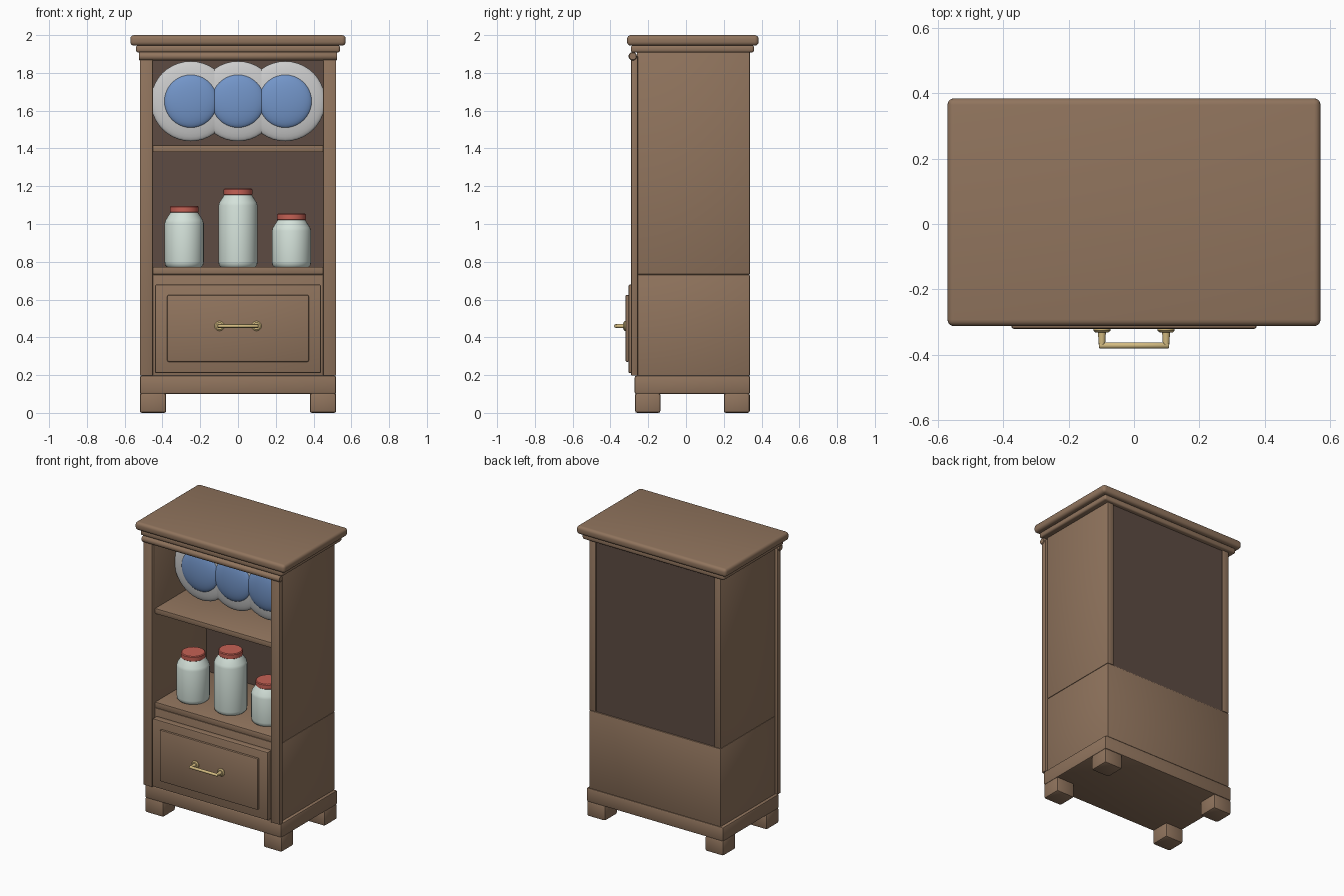
import bpy, bmesh, math
from mathutils import Matrix

if "Cube" in bpy.data.objects:
    bpy.data.objects.remove(bpy.data.objects["Cube"])


def mat(name, rgb):
    m = bpy.data.materials.new(name)
    m.diffuse_color = (*rgb, 1)
    m.use_nodes = True
    m.node_tree.nodes["Principled BSDF"].inputs["Base Color"].default_value = m.diffuse_color
    return m


WOOD = mat("wood", (0.28, 0.175, 0.11))
DARK = mat("dark_wood", (0.11, 0.07, 0.055))
BLUE = mat("blue_glaze", (0.17, 0.30, 0.58))
CHINA = mat("china", (0.60, 0.60, 0.58))
GLASS = mat("jar_glass", (0.66, 0.76, 0.70))
RED = mat("red_lid", (0.56, 0.12, 0.09))
BRASS = mat("brass", (0.66, 0.50, 0.22))


def finish(name, bm, material, smooth=40):
    me = bpy.data.meshes.new(name)
    bmesh.ops.recalc_face_normals(bm, faces=bm.faces)
    bm.to_mesh(me)
    bm.free()
    ob = bpy.data.objects.new(name, me)
    bpy.context.collection.objects.link(ob)
    me.materials.append(material)
    bpy.ops.object.select_all(action='DESELECT')
    ob.select_set(True)
    bpy.context.view_layer.objects.active = ob
    bpy.ops.object.shade_smooth_by_angle(angle=math.radians(smooth))
    return ob


def box(name, x, y, z, material=WOOD, bevel=0.005, segments=2):
    """Bevelled box given as (min, max) on each axis."""
    bm = bmesh.new()
    size = [b - a for a, b in (x, y, z)]
    mid = [(a + b) / 2 for a, b in (x, y, z)]
    bmesh.ops.create_cube(bm, size=1, matrix=Matrix.Translation(mid) @ Matrix.Diagonal((*size, 1)))
    if bevel:
        bmesh.ops.bevel(bm, geom=bm.edges[:], offset=bevel, segments=segments,
                        profile=0.5, affect='EDGES')
    return finish(name, bm, material)


def lathe(name, profile, location, material, axis=None, steps=32):
    """Spin (radius, height) points round the z axis, optionally turned to another axis."""
    bm = bmesh.new()
    pts = [(0, profile[0][1])] + list(profile) + [(0, profile[-1][1])]
    vs = [bm.verts.new((r, 0, h)) for r, h in pts]
    edges = [bm.edges.new(p) for p in zip(vs, vs[1:])]
    bmesh.ops.spin(bm, geom=vs + edges, cent=(0, 0, 0), axis=(0, 0, 1),
                   angle=math.tau, steps=steps)
    bmesh.ops.remove_doubles(bm, verts=bm.verts[:], dist=1e-5)
    turn = Matrix.Rotation(math.pi / 2, 4, axis) if axis else Matrix()
    bm.transform(Matrix.Translation(location) @ turn)
    return finish(name, bm, material)


def dome(name, radius, depth, location, material):
    """Flattened sphere facing the front."""
    bm = bmesh.new()
    bmesh.ops.create_uvsphere(bm, u_segments=40, v_segments=20, radius=1)
    bm.transform(Matrix.Translation(location) @ Matrix.Diagonal((radius, depth, radius, 1))
                 @ Matrix.Rotation(math.pi / 2, 4, 'X'))
    return finish(name, bm, material, 60)


# Feet and plinth
for sx, side in ((-1, "left"), (1, "right")):
    for y, end in (((-0.27, -0.135), "front"), ((0.20, 0.338), "back")):
        box(f"{end}_{side}_foot", sorted((sx * 0.38, sx * 0.52)), y, (0, 0.105), bevel=0.012)
box("plinth", (-0.52, 0.52), (-0.272, 0.34), (0.10, 0.197), bevel=0.01)

# Lower case
box("lower_case", (-0.50, 0.50), (-0.26, 0.338), (0.195, 0.733), bevel=0.006)

# Upper case sides and front stiles
for sx, side in ((-1, "left"), (1, "right")):
    box(f"{side}_side_panel", sorted((sx * 0.45, sx * 0.50)), (-0.26, 0.338), (0.733, 1.912), bevel=0.004)
    box(f"{side}_front_stile", sorted((sx * 0.45, sx * 0.52)), (-0.29, -0.255), (0.197, 1.89), bevel=0.005)
box("back_panel", (-0.452, 0.452), (0.30, 0.33), (0.73, 1.912), DARK, 0)

# Shelves
box("counter_shelf", (-0.45, 0.45), (-0.26, 0.302), (0.733, 0.773), bevel=0.004)
box("plate_shelf", (-0.45, 0.45), (-0.26, 0.302), (1.38, 1.417), bevel=0.004)

# Cornice
lathe("cornice_bead", [(0.018, -0.525), (0.022, -0.52), (0.022, 0.52), (0.018, 0.525)],
      (0, -0.282, 1.888), WOOD, 'Y')
box("cornice_moulding", (-0.54, 0.54), (-0.292, 0.36), (1.908, 1.946), bevel=0.012, segments=3)
box("top_slab", (-0.57, 0.57), (-0.312, 0.384), (1.944, 2.0), bevel=0.02, segments=4)

# Drawer with raised panel
box("drawer_front", (-0.44, 0.44), (-0.305, -0.255), (0.21, 0.68), bevel=0.009)
box("drawer_raised_panel", (-0.375, 0.375), (-0.321, -0.30), (0.27, 0.625), bevel=0.009)

# Drawer handle
for x, side in ((-0.098, "left"), (0.098, "right")):
    lathe(f"{side}_handle_rosette", [(0.026, 0), (0.026, 0.008), (0.019, 0.014)],
          (x, -0.318, 0.46), BRASS, 'X', 24)
    lathe(f"{side}_handle_post", [(0.013, 0), (0.0095, 0.053)], (x, -0.318, 0.46), BRASS, 'X', 16)
lathe("handle_bar", [(0.007, -0.107), (0.0095, -0.104), (0.0095, 0.104), (0.007, 0.107)],
      (0, -0.371, 0.46), BRASS, 'Y', 16)

# Plates
for x, side in ((-0.25, "left"), (0, "middle"), (0.25, "right")):
    dome(f"{side}_plate_rim", 0.212, 0.035, (x, -0.03, 1.65), CHINA)
    dome(f"{side}_plate_centre", 0.142, 0.035, (x, -0.05, 1.65), BLUE)

# Jars with lids
for x, top, side in ((-0.285, 1.095, "left"), (0, 1.188, "middle"), (0.283, 1.055, "right")):
    neck = top - 0.036
    lathe(f"{side}_jar", [(0.092, 0.773), (0.101, 0.782), (0.104, 0.80), (0.104, neck - 0.055),
                          (0.099, neck - 0.038), (0.078, neck - 0.006), (0.072, neck + 0.004)],
          (x, -0.08, 0), GLASS)
    lathe(f"{side}_jar_lid", [(0.072, neck), (0.076, neck + 0.004), (0.076, top - 0.005),
                              (0.071, top)], (x, -0.08, 0), RED)
